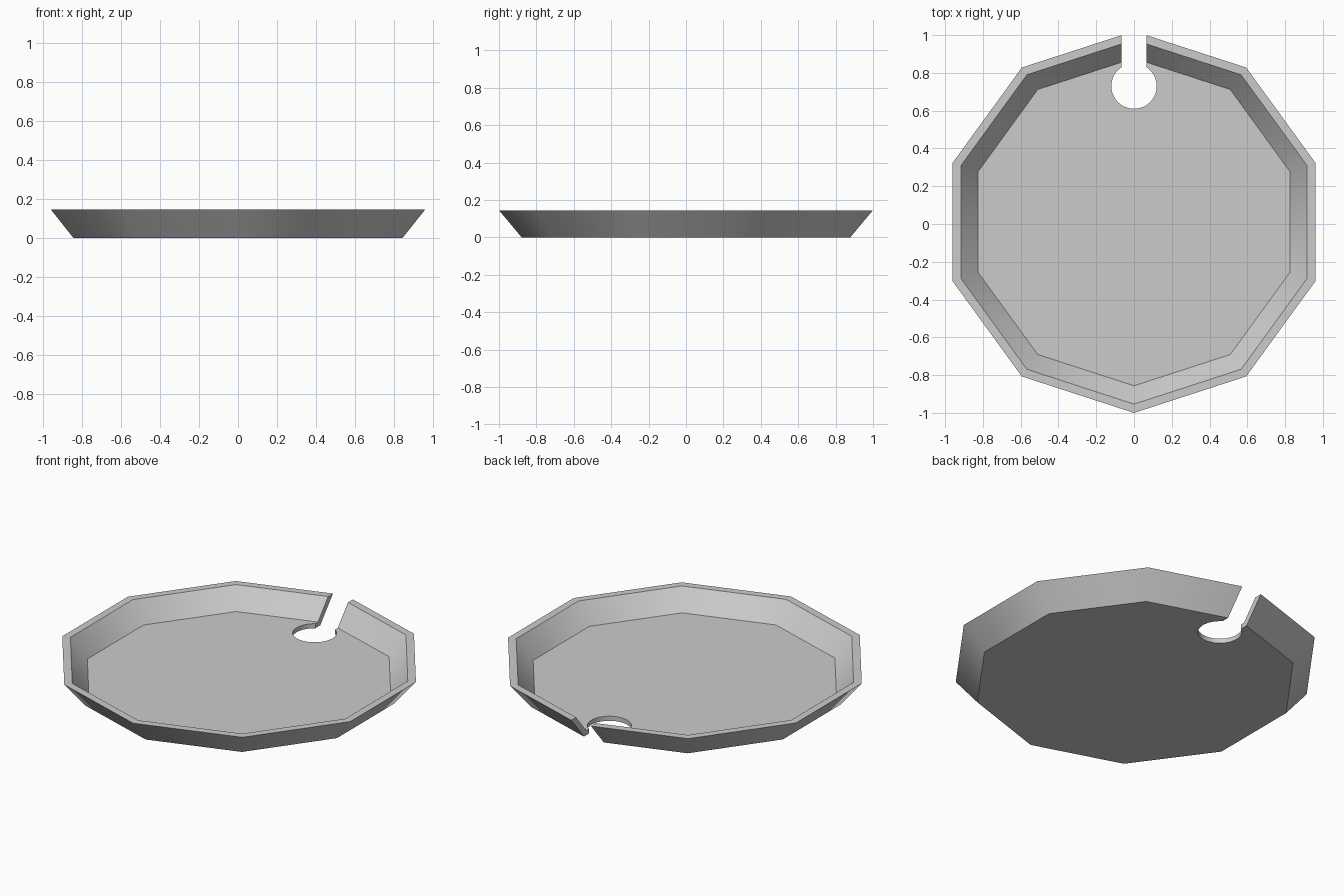
import bpy, bmesh, math

if "Cube" in bpy.data.objects:
    bpy.data.objects.remove(bpy.data.objects["Cube"])

CY = 0.0105          # centre of the ten-sided dish
H, FLOOR = 0.145, 0.028


def make_object(name, bm):
    bmesh.ops.recalc_face_normals(bm, faces=bm.faces)
    me = bpy.data.meshes.new(name)
    bm.to_mesh(me)
    bm.free()
    ob = bpy.data.objects.new(name, me)
    bpy.context.collection.objects.link(ob)
    return ob


def bridge(bm, a, b):
    n = len(a)
    for i in range(n):
        j = (i + 1) % n
        bm.faces.new((a[i], a[j], b[j], b[i]))


# Dish: underside, sloping outside, flat rim, sloping inside, floor
bm = bmesh.new()
rings = []
for r, z in [(0.889, 0), (1.0105, H), (0.964, H), (0.867, FLOOR)]:
    rings.append([bm.verts.new((r * math.sin(i * math.tau / 10),
                                CY - r * math.cos(i * math.tau / 10), z))
                  for i in range(10)])
for a, b in zip(rings, rings[1:]):
    bridge(bm, a, b)
bm.faces.new(rings[0])
bm.faces.new(rings[-1])
dish = make_object("plate", bm)

# Keyhole cutter: round hole with a slot running out through the back rim
hw, hr, hy = 0.066, 0.12, 0.73
start = math.asin(hw / hr)
N = 40
outline = [(hw, 1.2)]
for i in range(N + 1):
    t = start + (math.tau - 2 * start) * i / N
    outline.append((hr * math.sin(t), hy + hr * math.cos(t)))
outline.append((-hw, 1.2))
bm = bmesh.new()
low = [bm.verts.new((x, y, -0.2)) for x, y in outline]
high = [bm.verts.new((x, y, 0.4)) for x, y in outline]
bridge(bm, low, high)
bm.faces.new(low)
bm.faces.new(high)
cutter = make_object("keyhole_cutter", bm)
cutter.hide_render = True

# Cut the keyhole and discard the cutter
bpy.context.view_layer.objects.active = dish
dish.select_set(True)
mod = dish.modifiers.new("keyhole", "BOOLEAN")
mod.operation = "DIFFERENCE"
mod.solver = "EXACT"
mod.object = cutter
bpy.ops.object.modifier_apply(modifier=mod.name)
bpy.data.objects.remove(cutter, do_unlink=True)

# One plain grey
grey = bpy.data.materials.new("light grey")
grey.diffuse_color = (0.6, 0.6, 0.6, 1)
grey.use_nodes = True
grey.node_tree.nodes["Principled BSDF"].inputs["Base Color"].default_value = grey.diffuse_color
dish.data.materials.clear()
dish.data.materials.append(grey)
for p in dish.data.polygons:
    p.material_index = 0

bpy.ops.object.shade_smooth_by_angle(angle=math.radians(30))
